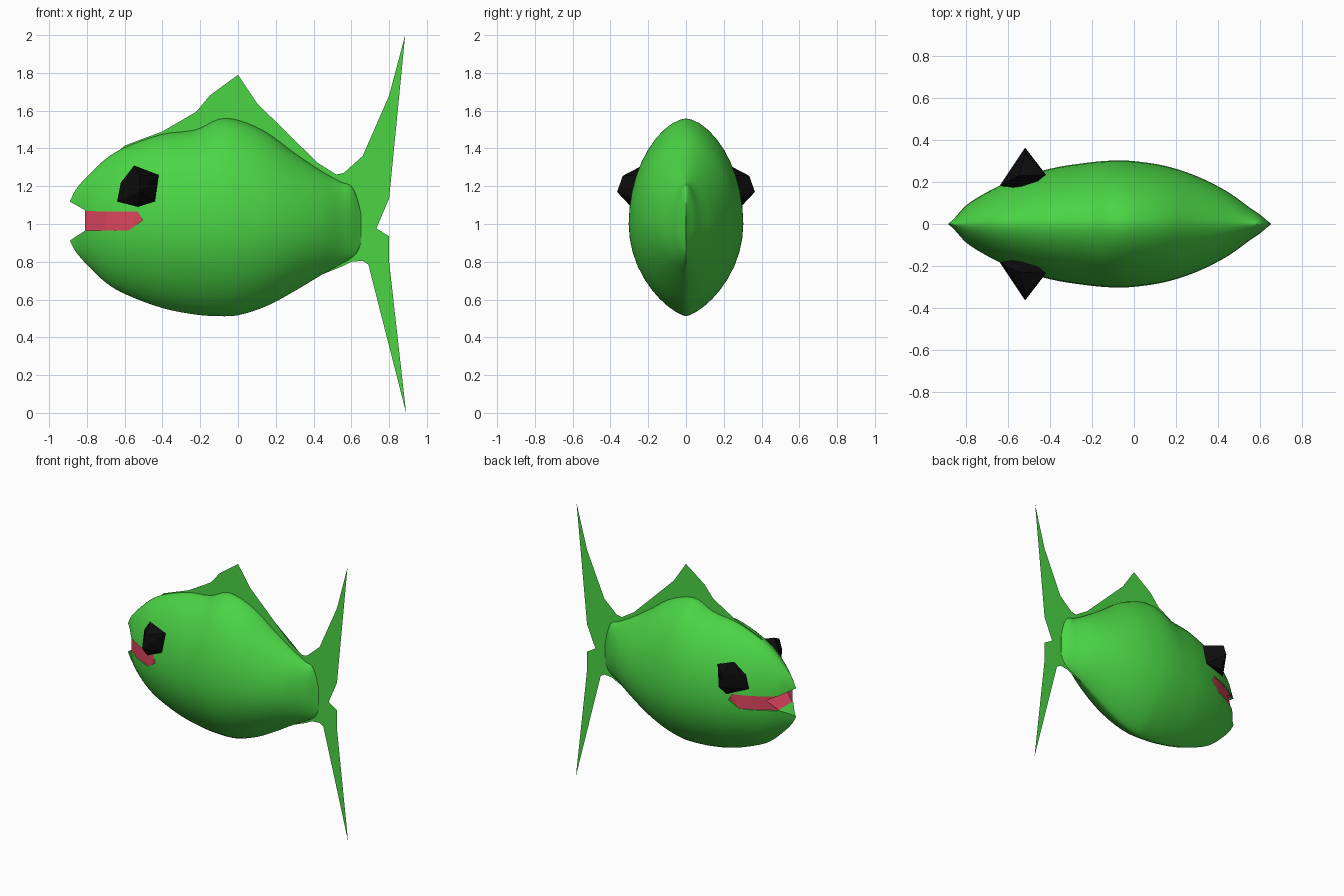
import bpy, bmesh, math
from mathutils import Vector

if "Cube" in bpy.data.objects:
    bpy.data.objects.remove(bpy.data.objects["Cube"])


def material(name, rgb):
    m = bpy.data.materials.new(name)
    m.diffuse_color = (*rgb, 1)
    m.use_nodes = True
    m.node_tree.nodes["Principled BSDF"].inputs["Base Color"].default_value = m.diffuse_color
    return m


GREEN = material("fish green", (0.07, 0.66, 0.06))
PINK = material("mouth pink", (0.72, 0.06, 0.11))
BLACK = material("eye black", (0.004, 0.004, 0.004))

# body stations: x, top z, bottom z, half width
STATIONS = [
    (-0.89, 1.12, 0.91, 0.003), (-0.86, 1.18, 0.855, 0.03), (-0.80, 1.25, 0.785, 0.092),
    (-0.70, 1.345, 0.69, 0.155), (-0.60, 1.405, 0.63, 0.203), (-0.40, 1.475, 0.555, 0.264),
    (-0.22, 1.50, 0.52, 0.293), (-0.10, 1.555, 0.512, 0.303), (0.00, 1.55, 0.517, 0.30),
    (0.15, 1.485, 0.565, 0.277), (0.30, 1.375, 0.645, 0.228), (0.45, 1.275, 0.735, 0.152),
    (0.55, 1.22, 0.79, 0.08), (0.60, 1.20, 0.82, 0.046), (0.63, 1.14, 0.85, 0.021),
    (0.652, 1.05, 0.90, 0.003)]


def spline(pts, steps):
    """Smooth the stations with a non-uniform cubic in x."""
    def slope(i):
        a, b = pts[max(i - 1, 0)], pts[min(i + 1, len(pts) - 1)]
        return [(q - p) / (b[0] - a[0]) for p, q in zip(a, b)]
    out = []
    for i in range(len(pts) - 1):
        a, b, ma, mb = pts[i], pts[i + 1], slope(i), slope(i + 1)
        h = b[0] - a[0]
        for k in range(steps):
            t = k / steps
            out.append([(2*t**3 - 3*t*t + 1) * a[j] + (t**3 - 2*t*t + t) * h * ma[j]
                        + (3*t*t - 2*t**3) * b[j] + (t**3 - t*t) * h * mb[j] for j in range(4)])
    return out + [list(pts[-1])]


RINGS = spline(STATIONS, 4)


def width_at(x):
    return min(RINGS, key=lambda r: abs(r[0] - x))[3]


def finish(bm, name, mat, normals=True):
    if normals:
        bmesh.ops.recalc_face_normals(bm, faces=bm.faces[:])
    me = bpy.data.meshes.new(name)
    bm.to_mesh(me)
    bm.free()
    me.materials.append(mat)
    ob = bpy.data.objects.new(name, me)
    bpy.context.collection.objects.link(ob)
    return ob


def prism(name, outline, half, mat):
    """Side-view outline given thickness; half(x) is the half width."""
    bm = bmesh.new()
    sides = [[bm.verts.new((x, s * half(x), z)) for x, z in outline] for s in (-1, 1)]
    n = len(outline)
    for side in sides:
        bm.faces.new(side)
    for i in range(n):
        j = (i + 1) % n
        bm.faces.new((sides[0][i], sides[0][j], sides[1][j], sides[1][i]))
    bmesh.ops.triangulate(bm, faces=bm.faces[:])
    return finish(bm, name, mat)


def sheet(name, outline):
    """Thin fin lying in the centre plane."""
    bm = bmesh.new()
    f = bm.faces.new([bm.verts.new((x, 0, z)) for x, z in outline])
    bmesh.ops.triangulate(bm, faces=[f])
    return finish(bm, name, GREEN, False)


# body: lens-shaped sections, pointed along the back and belly
bm = bmesh.new()
N = 40
loops = []
for x, top, bottom, w in RINGS:
    mid = 1.0 if x < 0.6 else 1.0 - (x - 0.6) * 0.6
    loop = []
    for k in range(N):
        a = 2 * math.pi * k / N
        s, c = math.sin(a), math.cos(a)
        y = math.copysign(w * max(abs(c), 0.0001) ** (1.2 if s > 0 else 1.45), c)
        loop.append(bm.verts.new((x, y, mid + s * (top - mid if s > 0 else mid - bottom))))
    loops.append(loop)
for a, b in zip(loops, loops[1:]):
    for k in range(N):
        bm.faces.new((a[k], a[(k + 1) % N], b[(k + 1) % N], b[k]))
bm.faces.new(loops[0])
bm.faces.new(loops[-1])
body = finish(bm, "body", GREEN)

# mouth opening cut through the head
cutter = prism("mouth_cutter", [(-1, 1.18), (-0.89, 1.118), (-0.80, 1.068), (-0.53, 1.065),
                                (-0.505, 1.02), (-0.58, 0.965), (-0.81, 0.965),
                                (-0.89, 0.912), (-1, 0.84)], lambda x: 0.5, GREEN)
cutter.hide_render = True
mod = body.modifiers.new("mouth", 'BOOLEAN')
mod.operation = 'DIFFERENCE'
mod.solver = 'EXACT'
mod.object = cutter
bpy.context.view_layer.objects.active = body
body.select_set(True)
bpy.ops.object.modifier_apply(modifier="mouth")
bpy.data.objects.remove(cutter)
bpy.ops.object.shade_smooth_by_angle(angle=math.radians(40))

# mouth lining with a V notch at the front
prism("mouth_lining", [(-0.81, 1.073), (-0.70, 1.018), (-0.81, 0.96), (-0.70, 0.96),
                       (-0.57, 0.96), (-0.49, 1.02), (-0.52, 1.07), (-0.60, 1.07),
                       (-0.70, 1.07)], lambda x: 0.95 * width_at(x), PINK)

# dorsal fin
sheet("dorsal_fin", [(-0.66, 1.36), (-0.60, 1.415), (-0.40, 1.49), (-0.22, 1.595), (-0.15, 1.68),
                     (0, 1.79), (0.10, 1.64), (0.20, 1.51), (0.30, 1.41), (0.42, 1.325),
                     (0.52, 1.262), (0.45, 1.2), (0, 1.4), (-0.4, 1.4)])

# forked tail fin
sheet("tail_fin", [(0.40, 1.2), (0.52, 1.262), (0.56, 1.27), (0.66, 1.36), (0.75, 1.52),
                   (0.80, 1.68), (0.885, 2.0), (0.80, 1.2), (0.80, 1.135), (0.67, 1.015),
                   (0.80, 0.935), (0.80, 0.80), (0.89, 0.0), (0.69, 0.785), (0.66, 0.805),
                   (0.60, 0.80), (0.55, 0.775), (0.40, 0.715), (0.40, 0.9)])

# faceted, pointed eyes
EYE = [(-0.55, 0.23, 1.31), (-0.42, 0.235, 1.26), (-0.44, 0.25, 1.12), (-0.53, 0.29, 1.09),
       (-0.64, 0.185, 1.12), (-0.62, 0.195, 1.22), (-0.52, 0.365, 1.17), (-0.52, 0.335, 1.255),
       (-0.53, 0.15, 1.2)]
for side, name in ((-1, "right_eye"), (1, "left_eye")):
    bm = bmesh.new()
    for x, y, z in EYE:
        bm.verts.new((x, side * y, z))
    bmesh.ops.convex_hull(bm, input=bm.verts[:])
    finish(bm, name, BLACK)
